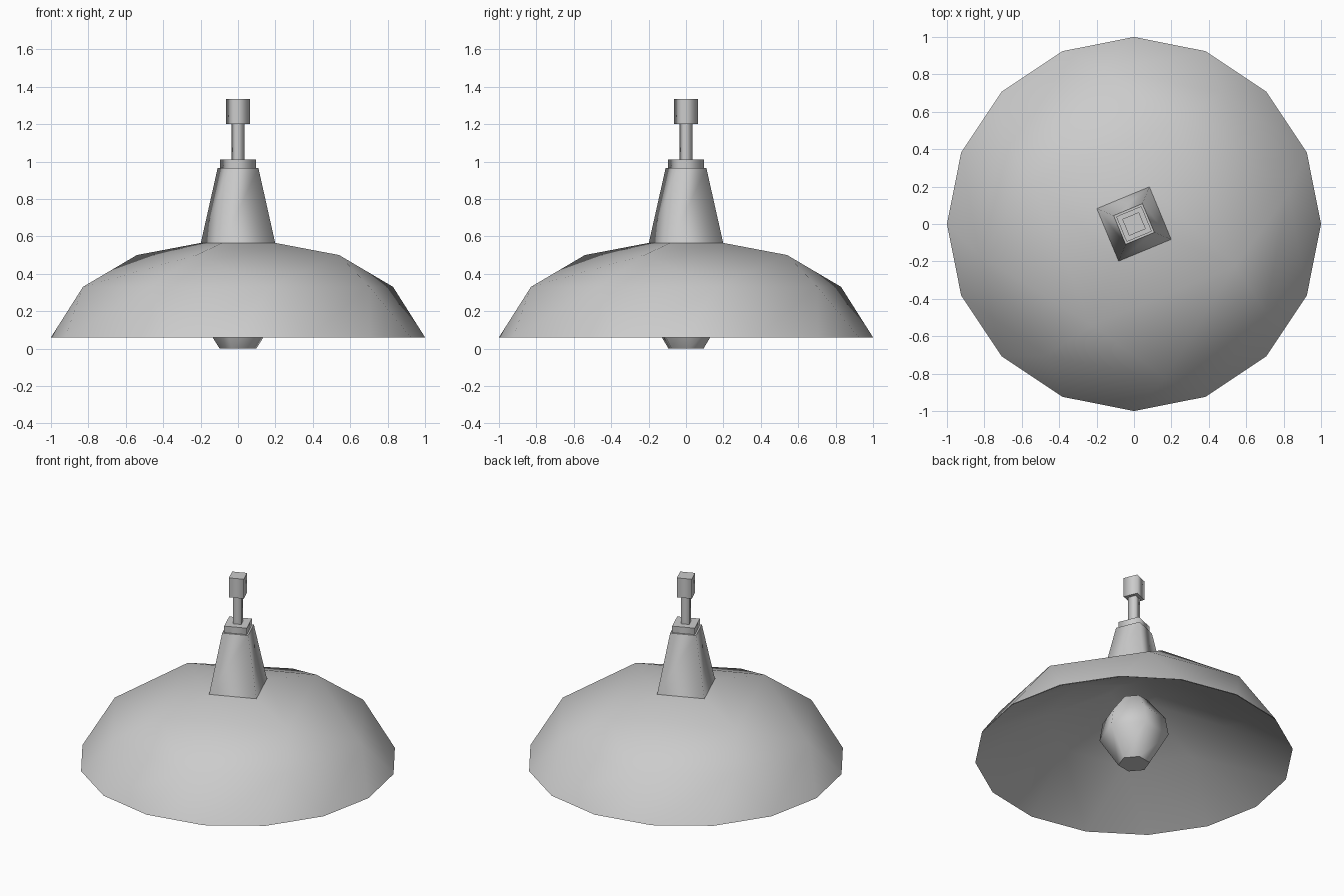
import bpy
import bmesh
from math import cos, sin, radians

cube = bpy.data.objects.get("Cube")
if cube:
    bpy.data.objects.remove(cube, do_unlink=True)

# One plain metal colour
grey = bpy.data.materials.new("light_grey")
grey.use_nodes = True
grey.diffuse_color = (0.6, 0.6, 0.6, 1)
grey.node_tree.nodes["Principled BSDF"].inputs["Base Color"].default_value = (0.6, 0.6, 0.6, 1)


def ring(bm, count, radius, z, start):
    step = 360 / count
    return [bm.verts.new((radius * cos(radians(start + step * i)),
                          radius * sin(radians(start + step * i)), z))
            for i in range(count)]


def bridge(bm, low, high):
    n = len(low)
    for i in range(n):
        j = (i + 1) % n
        bm.faces.new((low[i], low[j], high[j], high[i]))


def halve(bm, low, high):
    # Join a ring to one with half as many corners
    n = len(high)
    for k in range(n):
        a, b = low[2 * k], low[2 * k + 1]
        c = low[(2 * k + 2) % (2 * n)]
        top, following = high[k], high[(k + 1) % n]
        bm.faces.new((a, b, top))
        bm.faces.new((b, following, top))
        bm.faces.new((b, c, following))


def finish(bm, name):
    for face in bm.faces:
        face.smooth = True
    mesh = bpy.data.meshes.new(name)
    bm.to_mesh(mesh)
    bm.free()
    mesh.materials.append(grey)
    obj = bpy.data.objects.new(name, mesh)
    bpy.context.collection.objects.link(obj)


def turned(name, profile, count, start):
    # Solid from (radius, height) pairs: smooth sides, crisp flat ends
    bm = bmesh.new()
    rings = [ring(bm, count, r, z, start) for r, z in profile]
    for low, high in zip(rings, rings[1:]):
        bridge(bm, low, high)
    for cap in (rings[0][::-1], rings[-1]):
        for edge in bm.faces.new(cap).edges:
            edge.smooth = False
    finish(bm, name)


# Open shade, with fewer corners towards the crown
bm = bmesh.new()
rim = ring(bm, 16, 1.0, 0.06, 0)
shoulder = ring(bm, 8, 0.845, 0.33, 11.25)
halve(bm, rim, shoulder)
crown = ring(bm, 4, 0.585, 0.5, -22.5)
halve(bm, shoulder[-1:] + shoulder[:-1], crown)
neck = ring(bm, 4, 0.215, 0.565, -22.5)
bridge(bm, crown, neck)
finish(bm, "shade")

# Shallower lining inside the shade, facing down
bm = bmesh.new()
rim = ring(bm, 16, 0.998, 0.06, 0)
middle = ring(bm, 8, 0.57, 0.31, 11.25)
halve(bm, rim, middle)
centre = ring(bm, 8, 0.15, 0.5, 11.25)
bridge(bm, middle, centre)
bm.faces.new(centre)
bmesh.ops.reverse_faces(bm, faces=bm.faces[:])
finish(bm, "inner_lining")

# Square fittings stacked above the shade
fittings = (
    ("socket_housing", 0.215, 0.565, 0.118, 0.965),
    ("collar", 0.103, 0.965, 0.103, 1.01),
    ("stem", 0.038, 1.01, 0.038, 1.2),
    ("top_knob", 0.068, 1.2, 0.068, 1.335),
)
for name, r0, z0, r1, z1 in fittings:
    turned(name, ((r0, z0), (r1, z1)), 4, -22.5)

# Rounded faceted bulb hanging inside
turned("bulb", ((0.1, 0), (0.22, 0.19), (0.2, 0.31), (0.09, 0.45)), 6, 10)
